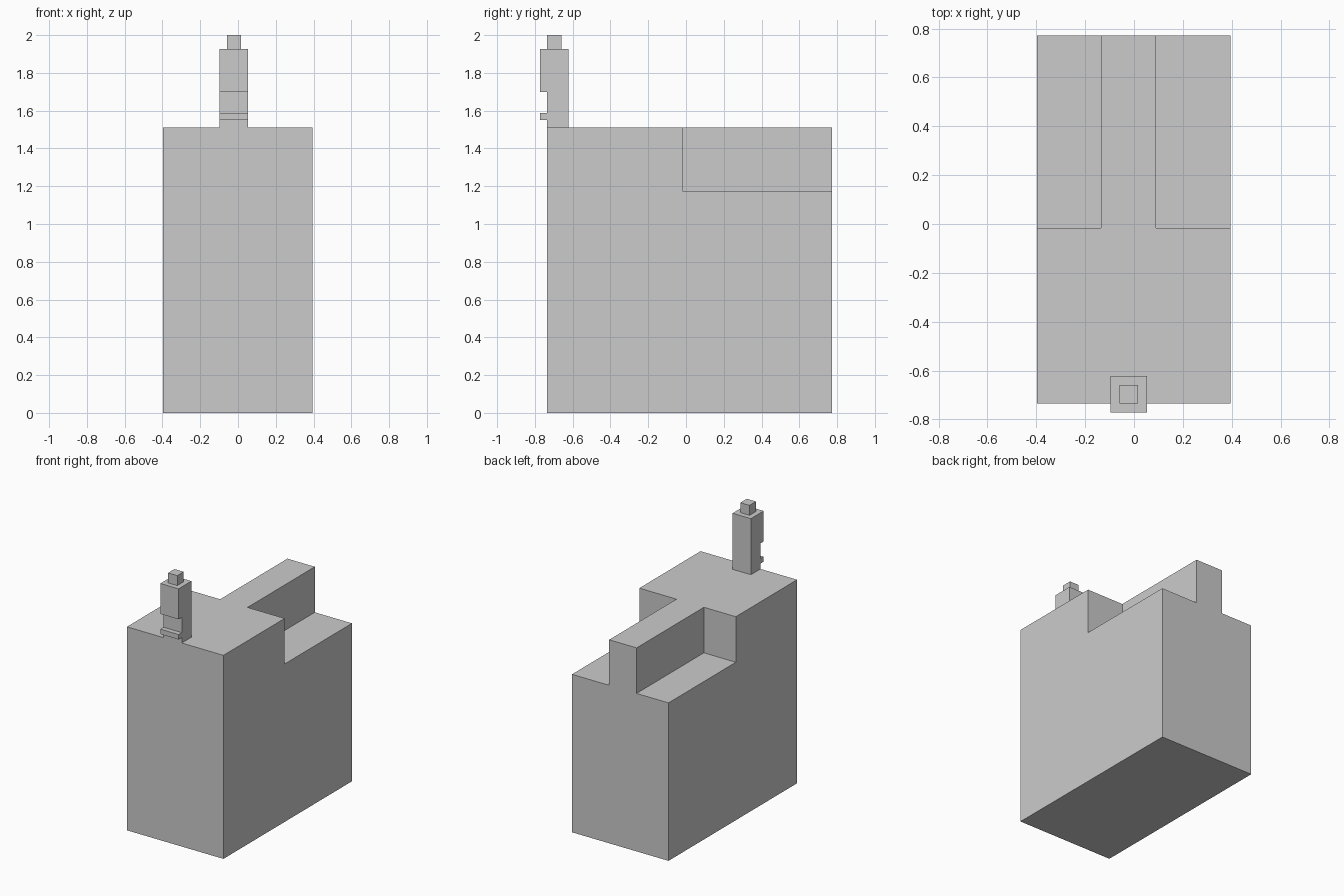
import bpy
import bmesh
from mathutils import Vector

if "Cube" in bpy.data.objects:
    bpy.data.objects.remove(bpy.data.objects["Cube"])


def box(name, x, y, z):
    """Box from (min, max) ranges on each axis."""
    bm = bmesh.new()
    bmesh.ops.create_cube(bm, size=1)
    for v in bm.verts:
        v.co = Vector([r[0] if c < 0 else r[1] for c, r in zip(v.co, (x, y, z))])
    return finish(name, bm)


def side_profile(name, x, points):
    """Extrude a (y, z) outline between two x positions."""
    bm = bmesh.new()
    face = bm.faces.new([bm.verts.new((x[0], y, z)) for y, z in points])
    ext = bmesh.ops.extrude_face_region(bm, geom=[face])
    verts = [g for g in ext["geom"] if isinstance(g, bmesh.types.BMVert)]
    bmesh.ops.translate(bm, verts=verts, vec=(x[1] - x[0], 0, 0))
    return finish(name, bm)


def finish(name, bm):
    bmesh.ops.recalc_face_normals(bm, faces=bm.faces)
    mesh = bpy.data.meshes.new(name)
    bm.to_mesh(mesh)
    bm.free()
    obj = bpy.data.objects.new(name, mesh)
    bpy.context.collection.objects.link(obj)
    return obj


LEFT, RIGHT = -0.397, 0.395
FRONT, BACK = -0.735, 0.772
TOP, LEDGE = 1.51, 1.172

# Main block with both rear top corners cut down to ledges, leaving a ridge
body = box("main_block", (LEFT, RIGHT), (FRONT, BACK), (0, TOP))
for side, x in (("left", (-0.6, -0.135)), ("right", (0.09, 0.6))):
    cutter = box(side + "_ledge_cutter", x, (-0.017, 1), (LEDGE, 1.8))
    cutter.hide_render = True
    cutter.hide_set(True)
    mod = body.modifiers.new(side + "_ledge", "BOOLEAN")
    mod.operation = "DIFFERENCE"
    mod.solver = "EXACT"
    mod.object = cutter

# Chimney stack, flush with the front wall, with overhanging lip and head
LIP = -0.772
side_profile("chimney_stack", (-0.097, 0.053), [
    (FRONT, TOP), (FRONT, 1.55), (LIP, 1.55), (LIP, 1.587),
    (FRONT, 1.587), (FRONT, 1.70), (LIP, 1.70), (LIP, 1.926),
    (-0.622, 1.926), (-0.622, TOP)])

# Small square cap
box("chimney_cap", (-0.059, 0.016), (FRONT, -0.66), (1.926, 2.0))
